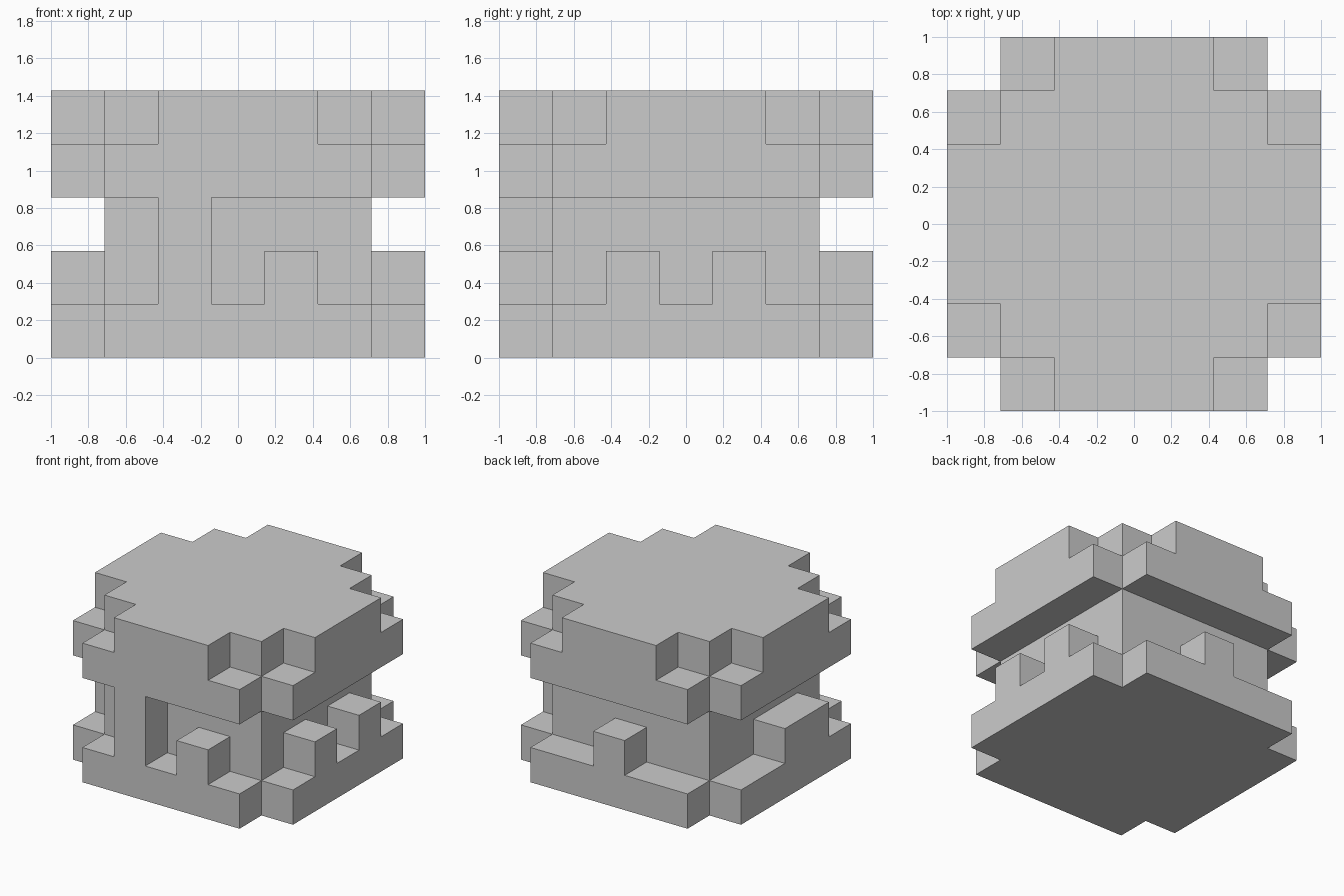
import bpy, bmesh
from mathutils import Vector

if "Cube" in bpy.data.objects:
    bpy.data.objects.remove(bpy.data.objects["Cube"])

U = 2 / 7  # block size

# Side panel patterns, top row first; columns run along +x or +y
TOP, FULL, NONE = ".###.", "#####", "....."
front = [TOP, FULL, ".#...", ".#.#.", FULL]
back = [TOP, FULL, NONE, "..#..", FULL]
right = [TOP, FULL, NONE, ".#.#.", FULL]
left = [TOP, FULL, NONE, ".##..", FULL]


def panel(rows, place):
    return {place(c + 1) + (4 - r,) for r, row in enumerate(rows)
            for c, ch in enumerate(row) if ch == "#"}


parts = {
    "core_block": {(x, y, z) for x in range(1, 6) for y in range(1, 6) for z in range(5)},
    "front_panel": panel(front, lambda c: (c, 0)),
    "back_panel": panel(back, lambda c: (c, 6)),
    "right_panel": panel(right, lambda c: (6, c)),
    "left_panel": panel(left, lambda c: (0, c)),
}
solid = set().union(*parts.values())


def build(name, cells):
    """Make the exposed faces of a group of blocks, merged into flat areas."""
    bm = bmesh.new()
    for cell in cells:
        for axis in range(3):
            for s in (-1, 1):
                near = list(cell)
                near[axis] += s
                if tuple(near) in solid:
                    continue
                n, a, b = Vector(), Vector(), Vector()
                n[axis] = s
                a[(axis + 1) % 3] = 1
                b[(axis + 2) % 3] = s
                mid = Vector(cell) + Vector((-3, -3, 0.5)) + n / 2
                bm.faces.new([bm.verts.new((mid + (a * i + b * j) / 2) * U)
                              for i, j in ((-1, -1), (1, -1), (1, 1), (-1, 1))])
    bmesh.ops.remove_doubles(bm, verts=bm.verts[:], dist=1e-4)
    bmesh.ops.dissolve_limit(bm, angle_limit=0.01, verts=bm.verts[:], edges=bm.edges[:])
    mesh = bpy.data.meshes.new(name)
    bm.to_mesh(mesh)
    bm.free()
    bpy.context.collection.objects.link(bpy.data.objects.new(name, mesh))


for name, cells in parts.items():
    build(name, cells)
